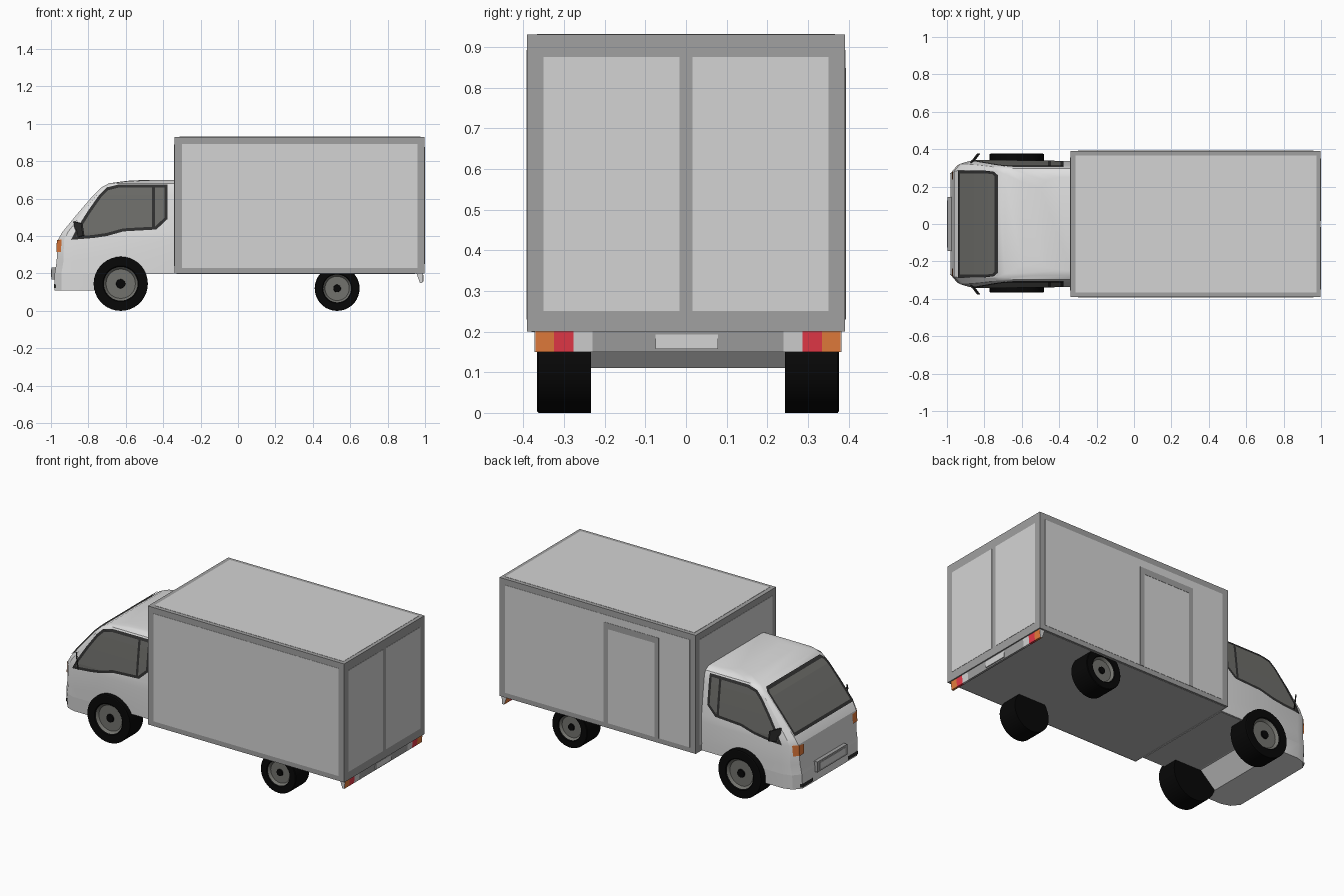
import bpy, bmesh, math
from mathutils import Vector

old = bpy.data.objects.get("Cube")
if old:
    bpy.data.objects.remove(old)


def material(name, *srgb):
    lin = [((c + 0.055) / 1.055) ** 2.4 if c > 0.04 else c / 12.92 for c in srgb]
    m = bpy.data.materials.new(name)
    m.use_nodes = True
    m.diffuse_color = (*lin, 1)
    m.node_tree.nodes["Principled BSDF"].inputs["Base Color"].default_value = (*lin, 1)
    return m


PANEL = material("panel light grey", .83, .83, .83)
FRAME = material("frame grey", .63, .63, .63)
BODY = material("cab white", .88, .88, .88)
FLOOR = material("underside grey", .72, .72, .72)
GLASS = material("glass grey", .43, .43, .415)
TRIM = material("trim charcoal", .19, .19, .19)
TYRE = material("tyre black", .03, .03, .03)
RIM = material("rim grey", .45, .45, .43)
ORANGE = material("indicator orange", .92, .5, .24)
RED = material("tail red", .93, .23, .29)


def finish(name, bm, *mats, smooth=False):
    bmesh.ops.recalc_face_normals(bm, faces=bm.faces)
    me = bpy.data.meshes.new(name)
    bm.to_mesh(me)
    bm.free()
    for m in mats:
        me.materials.append(m)
    ob = bpy.data.objects.new(name, me)
    bpy.context.collection.objects.link(ob)
    if smooth:
        bpy.ops.object.select_all(action='DESELECT')
        bpy.context.view_layer.objects.active = ob
        ob.select_set(True)
        bpy.ops.object.shade_smooth_by_angle(angle=math.radians(25))


def block(name, x, y, z, mat):
    bm = bmesh.new()
    bmesh.ops.create_cube(bm, size=1)
    for v in bm.verts:
        v.co = [(a + b) / 2 + c * (b - a) for (a, b), c in zip((x, y, z), v.co)]
    finish(name, bm, mat)


def loft(name, rings, mat, smooth=True):
    bm = bmesh.new()
    loops = [[bm.verts.new(p) for p in r] for r in rings]
    n = len(loops[0])
    for a, b in zip(loops, loops[1:]):
        for i in range(n):
            j = (i + 1) % n
            bm.faces.new((a[i], a[j], b[j], b[i]))
    bm.faces.new(loops[0])
    bm.faces.new(loops[-1])
    finish(name, bm, mat, smooth=smooth)


# Cab shape by height: z, nose x, half width, corner size
SHAPE = [(.11, -.98, .325, .06), (.2, -.98, .332, .06), (.26, -.97, .335, .06),
         (.38, -.963, .337, .055), (.42, -.94, .336, .05), (.53, -.85, .324, .036),
         (.62, -.772, .313, .026), (.66, -.73, .307, .024), (.682, -.69, .297, .03),
         (.695, -.6, .275, .05), (.7, -.5, .25, .06)]


def shape_at(z):
    for a, b in zip(SHAPE, SHAPE[1:]):
        if z <= b[0]:
            t = (z - a[0]) / (b[0] - a[0])
            return [p + t * (q - p) for p, q in zip(a, b)][1:]
    return SHAPE[-1][1:]


def corner(z):
    nose, w, c = shape_at(z)
    return [(nose, w - c), (nose + .6 * c, w - .28 * c), (nose + 1.5 * c, w)]


def side_y(x, z):
    pts = corner(z) + [(0, shape_at(z)[1])]
    for a, b in zip(pts, pts[1:]):
        if x <= b[0]:
            return a[1] + max(0, x - a[0]) / (b[0] - a[0]) * (b[1] - a[1])


def nose_x(y, z):
    pts = corner(z)
    for a, b in zip(pts, pts[1:]):
        if abs(y) <= b[1]:
            return a[0] + max(0, abs(y) - a[1]) / (b[1] - a[1]) * (b[0] - a[0])
    return pts[-1][0]


def ring(z, rear):
    half = [(rear, shape_at(z)[1])] + corner(z)[::-1]
    return [(x, y, z) for x, y in half] + [(x, -y, z) for x, y in half[::-1]]


loft("cab", [ring(s[0], -.335) for s in SHAPE[1:]], BODY)
loft("front_bumper", [ring(.11, -.77), ring(.2, -.67)], BODY)
block("cab_floor", (-.66, -.345), (-.325, .325), (.198, .202), FLOOR)


def fitted(name, outline, place, mats, border=0, bars=()):
    """Flat outline with a border, cut into strips and laid on the cab skin."""
    bm = bmesh.new()
    face = bm.faces.new([bm.verts.new((u, 0, z)) for u, z in outline])
    bm.normal_update()
    if border:
        rim = bmesh.ops.inset_region(bm, faces=[face], thickness=border,
                                     use_boundary=True, use_even_offset=True)["faces"]
        for f in bm.faces:
            f.material_index = 0 if f in rim else 1
    us = [u for u, z in outline]
    steps = [min(us) + (max(us) - min(us)) * i / 16 for i in range(1, 16)]
    cuts = [((u, 0, 0), (1, 0, 0)) for u in steps + [e for b in bars for e in b]]
    cuts += [((0, 0, s[0]), (0, 0, 1)) for s in SHAPE]
    for co, no in cuts:
        bmesh.ops.bisect_plane(bm, geom=bm.verts[:] + bm.edges[:] + bm.faces[:],
                               plane_co=co, plane_no=no)
    for f in bm.faces:
        if any(a < f.calc_center_median().x < b for a, b in bars):
            f.material_index = 0
    bmesh.ops.triangulate(bm, faces=bm.faces)
    for v in bm.verts:
        v.co = place(v.co.x, v.co.z)
    finish(name, bm, *mats)


# Cab glass, lamps and mirrors, left and right
window = [(-.89, .38), (-.86, .44), (-.8, .535), (-.74, .62), (-.7, .66), (-.64, .675),
          (-.376, .676), (-.376, .49), (-.435, .435), (-.61, .425), (-.7, .4), (-.77, .39)]
for tag, s in (("left", 1), ("right", -1)):
    def on_side(x, z, s=s):
        return Vector((x - .002, s * (side_y(x, z) + .005), z))

    def on_nose(y, z, s=s):
        return Vector((nose_x(y, z) - .005, s * (y + .002), z))
    fitted(tag + "_window", window, on_side, (TRIM, GLASS), .016, [(-.458, -.443)])
    fitted(tag + "_indicator", [(.235, .315), (.308, .315), (.312, .382), (.235, .372)],
           on_nose, (ORANGE,))
    fitted(tag + "_bumper_slot", [(.17, .121), (.28, .121), (.28, .143), (.17, .143)],
           on_nose, (TRIM,))
    bm = bmesh.new()
    bmesh.ops.create_cube(bm, size=1)
    for v in bm.verts:
        out = v.co.y + .5
        v.co = (-.87 + .04 * out + .008 * v.co.x - .01 * v.co.z,
                s * (.325 + .052 * out), .435 + (.085 - .02 * out) * v.co.z)
    finish(tag + "_mirror", bm, TRIM)

screen = [(-.285, .425), (-.285, .6), (-.28, .645), (-.262, .664)]
screen += [(-y, z) for y, z in screen[::-1]]
fitted("windscreen", screen, lambda y, z: Vector((nose_x(y, z) - .005, y, z + .004)),
       (TRIM, GLASS), .014)
block("front_plate_frame", (-.998, -.97), (-.145, .145), (.168, .232), FRAME)
block("front_plate", (-1, -.97), (-.125, .125), (.18, .22), PANEL)

# Cargo box with thin panels
X0, X1, Y, Z0, Z1, T = -.34, .9975, .391, .2, .93, .0015
block("cargo_box", (X0, X1), (-Y, Y), (Z0, Z1), FRAME)
block("cargo_floor", (X0 + .01, X1 - .05), (-.38, .38), (Z0 - T, Z0 + T), FLOOR)
block("roof_panel", (X0 + .026, X1 - .022), (-.367, .367), (Z1 - T, Z1 + T), PANEL)
block("front_panel", (X0 - T, X0 + T), (-.355, .355), (.24, .89), PANEL)
for tag, s in (("left", 1), ("right", -1)):
    block(tag + "_side_panel", (-.3, .96), sorted((s * (Y - T), s * (Y + T))), (.23, .893), PANEL)
    block(tag + "_rear_door", (X1 - T, X1 + T), sorted((s * .016, s * .351)), (.25, .875), PANEL)

# Side door surround
D = (Y, Y + 2 * T)
block("side_door_top", (-.09, .285), D, (.81, .848), FRAME)
block("side_door_rear_post", (.257, .285), D, (.23, .81), FRAME)
block("side_door_front_post", (-.09, -.062), D, (.23, .81), FRAME)


# Tail bar with lamps and pale end caps
def tail(name, y0, y1, mat):
    prof = [(.955, .2), (.99, .2), (.985, .15), (.972, .15)]
    loft(name, [[(x, y + .005, z) for x, z in prof] for y in (y0, y1)], mat, False)


tail("tail_bar", -.235, .235, FRAME)
for tag, s in (("left", 1), ("right", -1)):
    tail(tag + "_reverse_lamp", s * .235, s * .282, PANEL)
    tail(tag + "_brake_lamp", s * .282, s * .33, RED)
    tail(tag + "_tail_indicator", s * .33, s * .375, ORANGE)
    tail(tag + "_tail_cap", s * .375, s * .377, PANEL)
block("rear_plate", (.98, .992), (-.075, .079), (.157, .193), PANEL)


# Wheels turned from one profile: distance from centre, depth from the outside
def wheel(name, x, y, r, s):
    prof = [(0, .012), (.16, .012), (.17, .02), (.54, .02), (.62, .006),
            (.66, 0), (.97, 0), (1, .003), (1, .132), (0, .132)]
    bm = bmesh.new()
    vs = [bm.verts.new((0, -d, k * r)) for k, d in prof]
    edges = [bm.edges.new(e) for e in zip(vs, vs[1:])]
    bmesh.ops.spin(bm, geom=vs + edges, cent=(0, 0, 0), axis=(0, 1, 0),
                   angle=2 * math.pi, steps=36, use_merge=True)
    bmesh.ops.remove_doubles(bm, verts=bm.verts, dist=1e-5)
    for f in bm.faces:
        c = f.calc_center_median()
        k = math.hypot(c.x, c.z) / r
        f.material_index = 1 if .165 < k < .63 and c.y > -.05 else 0
    for v in bm.verts:
        v.co = (x + v.co.x, y + s * v.co.y, r + v.co.z)
    finish(name, bm, TYRE, RIM, smooth=True)


for tag, s in (("left", 1), ("right", -1)):
    wheel("front_wheel_" + tag, -.627, .005 + s * .371, .145, s)
    wheel("rear_wheel_" + tag, .53, .005 + s * .371, .12, s)
